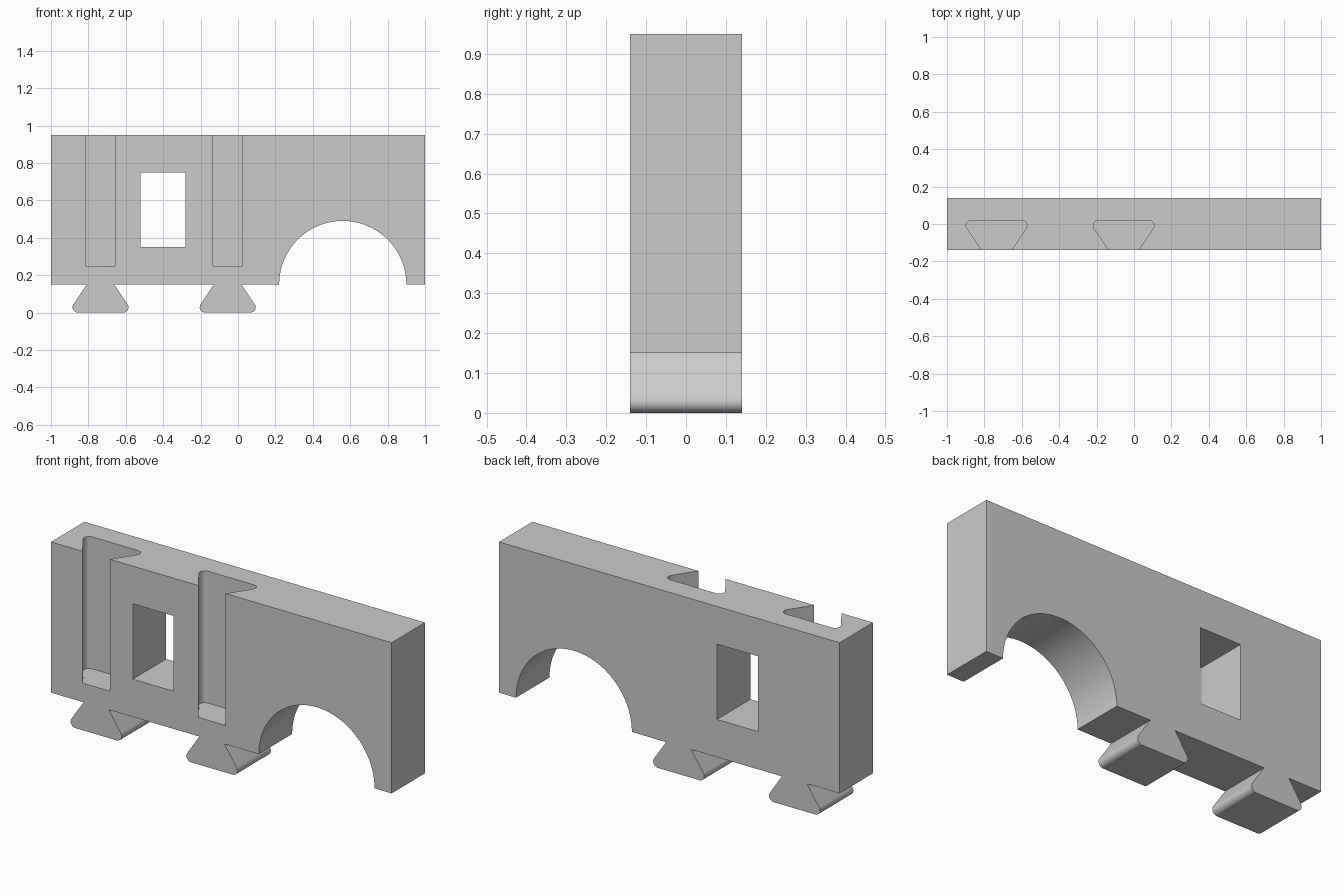
import bpy, math
from mathutils import Vector

if "Cube" in bpy.data.objects:
    bpy.data.objects.remove(bpy.data.objects["Cube"], do_unlink=True)

HALF_DEPTH = 0.14
BASE, TOP = 0.15, 0.95
JOINTS = {"right": -0.735, "middle": -0.055}

grey = bpy.data.materials.new("light grey")
grey.use_nodes = True
colour = (0.6, 0.6, 0.6, 1)
grey.diffuse_color = colour
grey.node_tree.nodes["Principled BSDF"].inputs["Base Color"].default_value = colour


def prism(name, outline, place, start, end):
    """Extrude a 2D outline; place(u, v, w) maps it into space."""
    n = len(outline)
    verts = [place(u, v, w) for w in (start, end) for u, v in outline]
    faces = [tuple(range(n)), tuple(reversed(range(n, 2 * n)))]
    faces += [(i, i + n, (i + 1) % n + n, (i + 1) % n) for i in range(n)]
    mesh = bpy.data.meshes.new(name)
    mesh.from_pydata(verts, [], faces)
    mesh.materials.append(grey)
    obj = bpy.data.objects.new(name, mesh)
    bpy.context.collection.objects.link(obj)
    # Face normals outwards
    select(obj)
    bpy.ops.object.mode_set(mode="EDIT")
    bpy.ops.mesh.select_all(action="SELECT")
    bpy.ops.mesh.normals_make_consistent(inside=False)
    bpy.ops.object.mode_set(mode="OBJECT")
    return obj


def select(obj):
    bpy.ops.object.select_all(action="DESELECT")
    obj.select_set(True)
    bpy.context.view_layer.objects.active = obj


def finish(obj):
    select(obj)
    bpy.ops.object.shade_smooth_by_angle(angle=math.radians(30))


def dovetail(neck, length, radius=0.028, slope=0.667, steps=10):
    """Dovetail outline from its neck at v = 0 to its wide rounded end."""
    sweep = math.pi / 2 + math.atan(1 / slope) - math.pi / 2
    corner = neck + slope * length
    centre = Vector((corner - radius / math.tan(sweep / 2), length - radius))
    first = -math.atan(slope)
    right = [(neck, 0)]
    for i in range(steps + 1):
        a = first + (math.pi / 2 - first) * i / steps
        right.append((centre.x + radius * math.cos(a), centre.y + radius * math.sin(a)))
    return right + [(-u, v) for u, v in reversed(right)]


def along_y(u, v, w):
    return (u, w, v)


# Wall panel with a half-round arch in its lower edge
arch = [(0.56 - 0.34 * math.cos(math.pi * i / 48), BASE + 0.34 * math.sin(math.pi * i / 48))
        for i in range(49)]
outline = [(-1, BASE)] + arch + [(1, BASE), (1, TOP), (-1, TOP)]
wall = prism("wall_panel", outline, along_y, -HALF_DEPTH, HALF_DEPTH)

# Cutters: window opening and two dovetail slots open at front and top
window = [(-0.52, 0.35), (-0.28, 0.35), (-0.28, 0.75), (-0.52, 0.75)]
cutters = [prism("window_cutter", window, along_y, -0.3, 0.3)]
for side, x in JOINTS.items():
    profile = dovetail(0.08, 0.16)
    profile = [(0.08, -0.05)] + profile + [(-0.08, -0.05)]
    cutters.append(prism(side + "_slot_cutter", profile,
                         lambda u, v, w: (x + u, v - HALF_DEPTH, w), 0.25, TOP + 0.1))

for cutter in cutters:
    cut = wall.modifiers.new("cut", "BOOLEAN")
    cut.operation = "DIFFERENCE"
    cut.solver = "EXACT"
    cut.object = cutter
    select(wall)
    bpy.ops.object.modifier_apply(modifier=cut.name)
    bpy.data.objects.remove(cutter, do_unlink=True)
finish(wall)

# Dovetail tenons below the wall
for side, x in JOINTS.items():
    tenon = prism(side + "_tenon", dovetail(0.074, BASE),
                  lambda u, v, w: (x + u, w, BASE - v), -HALF_DEPTH, HALF_DEPTH)
    finish(tenon)
